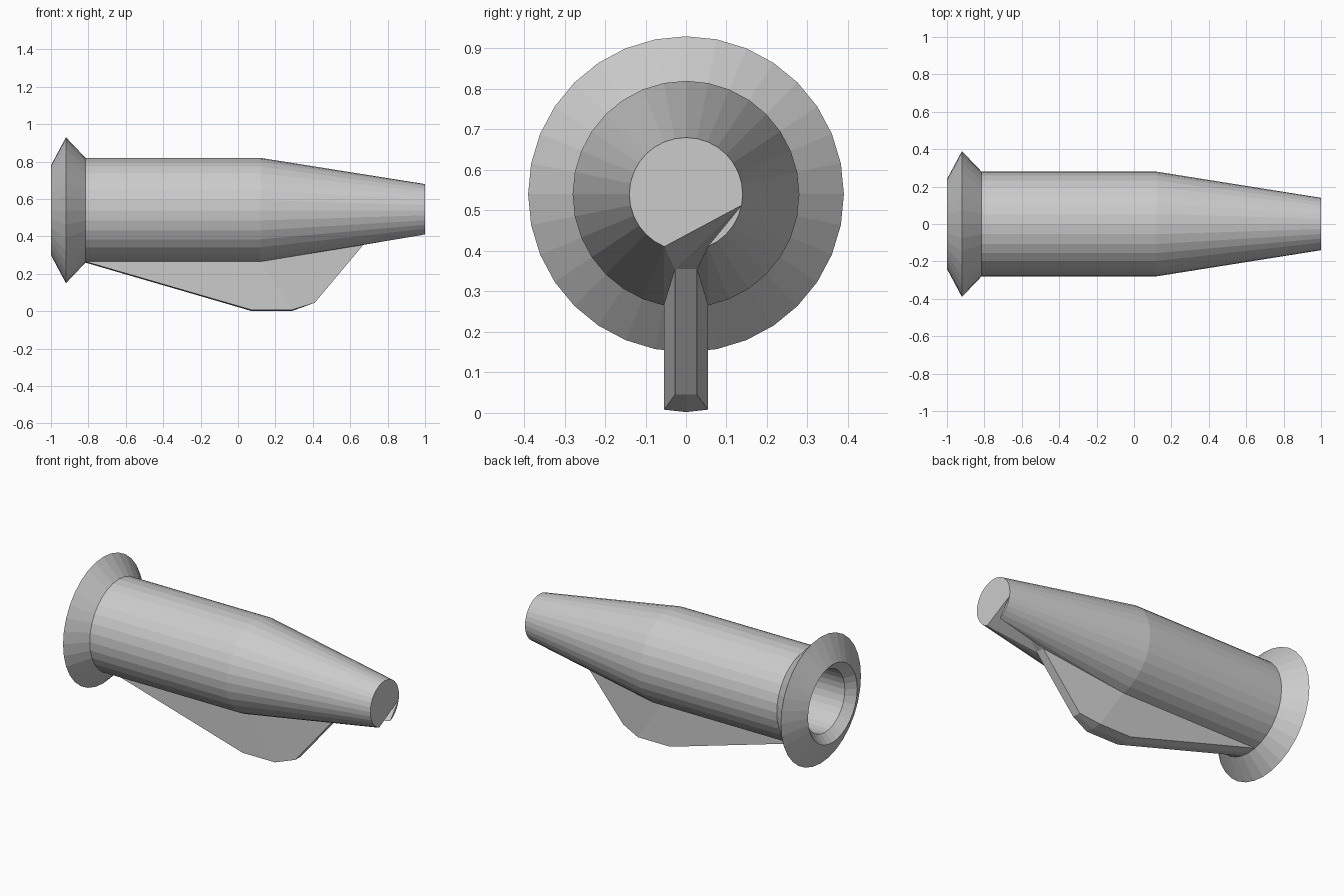
import bpy, bmesh, math

if "Cube" in bpy.data.objects:
    bpy.data.objects.remove(bpy.data.objects["Cube"])

SIDES = 32
AXIS_Z = 0.54

grey = bpy.data.materials.new("light_grey")
grey.use_nodes = True
grey.diffuse_color = (0.6, 0.6, 0.6, 1)
grey.node_tree.nodes["Principled BSDF"].inputs["Base Color"].default_value = (0.6, 0.6, 0.6, 1)


def finish(name, bm):
    mesh = bpy.data.meshes.new(name)
    bm.to_mesh(mesh)
    bm.free()
    mesh.materials.append(grey)
    obj = bpy.data.objects.new(name, mesh)
    bpy.context.collection.objects.link(obj)
    return obj


def ring_point(x, r, k):
    """Point k steps round the body axis, counted from the bottom towards +y."""
    a = 2 * math.pi * k / SIDES
    return (x, r * math.sin(a), AXIS_Z - r * math.cos(a))


def ring(bm, x, r):
    return [bm.verts.new(ring_point(x, r, k)) for k in range(SIDES)]


def bridge(bm, a, b, steps):
    # a lies behind b along +x, faces point away from the axis
    for k in steps:
        n = (k + 1) % SIDES
        bm.faces.new((a[k], a[n], b[n], b[k]))


# Flared tail ring with its recessed bore
bm = bmesh.new()
profile = [(-0.72, 0.19), (-0.95, 0.19), (-1.0, 0.24), (-0.92, 0.39), (-0.815, 0.28)]
rings = [ring(bm, x, r) for x, r in profile]
for a, b in zip(rings, rings[1:]):
    bridge(bm, a, b, range(SIDES))
bm.faces.new(rings[0])
finish("tail_ring", bm)

# Barrel and tapered nose, open underneath where the keel joins
bm = bmesh.new()
tail, waist, nose = ring(bm, -0.815, 0.28), ring(bm, 0.12, 0.28), ring(bm, 1.0, 0.14)
bridge(bm, tail, waist, range(1, SIDES - 1))
bridge(bm, waist, nose, range(2, SIDES - 2))
notch_l = bm.verts.new((0.67, 0.027, 0.355))
notch_r = bm.verts.new((0.67, -0.027, 0.355))
for tri in ((waist[1], waist[2], nose[2]), (waist[1], nose[2], notch_l),
            (waist[-2], waist[-1], nose[-2]), (waist[-1], notch_r, nose[-2])):
    bm.faces.new(tri)

# Nose cap folding back to the notch
bm.faces.new(nose[7:SIDES - 1])
bm.faces.new(nose[2:8])
for tri in ((nose[-2], notch_r, nose[7]), (notch_r, notch_l, nose[7]),
            (notch_l, nose[2], nose[7])):
    bm.faces.new(tri)
bmesh.ops.delete(bm, geom=[v for v in bm.verts if not v.link_faces], context="VERTS")
finish("body", bm)

# Keel: a thin fin with a shallow ridge below and a narrowed leading edge
bm = bmesh.new()
_, half, top = ring_point(0, 0.28, 1)
path = [(-0.815, half, top, 0.26), (0.07, half, 0.008, 0.002),
        (0.29, half, 0.008, 0.002), (0.41, 0.027, 0.045, 0.045),
        (0.67, 0.027, 0.355, 0.355)]
left = [bm.verts.new((x, y, z)) for x, y, z, _ in path]
right = [bm.verts.new((x, -y, z)) for x, y, z, _ in path]
mid = [bm.verts.new((x, 0, m)) for x, y, z, m in path]
for i in range(len(path) - 1):
    bm.faces.new((left[i], left[i + 1], mid[i + 1], mid[i]))
    bm.faces.new((mid[i], mid[i + 1], right[i + 1], right[i]))
for side, s in ((left, 1), (right, -1)):
    root = bm.verts.new((0.12, s * half, top))
    for face in ((side[0], side[1], side[2], root), (root, side[2], side[3], side[4])):
        bm.faces.new(face)
bmesh.ops.recalc_face_normals(bm, faces=bm.faces)
finish("keel", bm)
